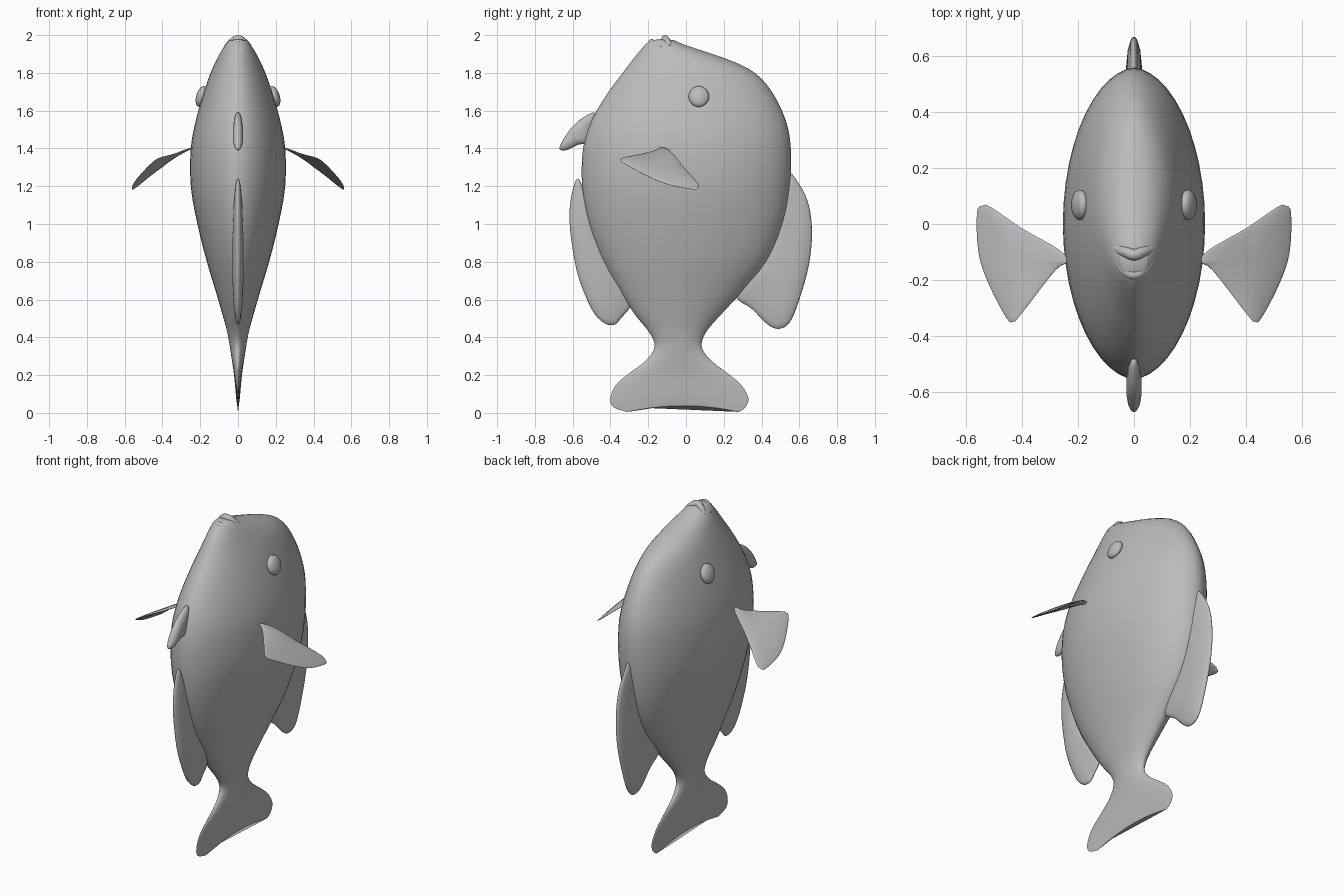
import bpy, bmesh, math
from mathutils import Vector

if "Cube" in bpy.data.objects:
    bpy.data.objects.remove(bpy.data.objects["Cube"])

skin = bpy.data.materials.new("grey_skin")
skin.diffuse_color = (0.5, 0.5, 0.5, 1)
skin.use_nodes = True
skin.node_tree.nodes["Principled BSDF"].inputs["Base Color"].default_value = skin.diffuse_color


def finish(obj, name, angle=60):
    obj.name = name
    obj.data.materials.clear()
    obj.data.materials.append(skin)
    bpy.ops.object.select_all(action='DESELECT')
    obj.select_set(True)
    bpy.context.view_layer.objects.active = obj
    bpy.ops.object.shade_smooth_by_angle(angle=math.radians(angle))
    return obj


def loft(name, rings, tip_a=None, tip_b=None, angle=60):
    """Skin closed rings; each end closes to a tip point or a flat cap."""
    bm = bmesh.new()
    loops = [[bm.verts.new(p) for p in ring] for ring in rings]
    n = len(loops[0])
    for a, b in zip(loops, loops[1:]):
        for i in range(n):
            bm.faces.new((a[i], a[(i + 1) % n], b[(i + 1) % n], b[i]))
    for loop, tip in ((loops[0], tip_a), (loops[-1], tip_b)):
        if tip is None:
            bm.faces.new(loop)
        else:
            t = bm.verts.new(tip)
            for i in range(n):
                bm.faces.new((loop[i], loop[(i + 1) % n], t))
    bmesh.ops.recalc_face_normals(bm, faces=bm.faces)
    me = bpy.data.meshes.new(name)
    bm.to_mesh(me)
    bm.free()
    obj = bpy.data.objects.new(name, me)
    bpy.context.collection.objects.link(obj)
    return finish(obj, name, angle)


def spline(pts, steps, closed):
    """Catmull-Rom resampling of tuples of any size."""
    n = len(pts)
    get = (lambda i: pts[i % n]) if closed else (lambda i: pts[max(0, min(n - 1, i))])
    out = []
    for i in range(n if closed else n - 1):
        for s in range(steps):
            t = s / steps
            out.append(tuple(
                0.5 * (2 * b + (c - a) * t + (2 * a - 5 * b + 4 * c - d) * t * t
                       + (3 * b - a - 3 * c + d) * t ** 3)
                for a, b, c, d in zip(get(i - 1), get(i), get(i + 1), get(i + 2))))
    if not closed:
        out.append(pts[-1])
    return out


# Body and tail: height, front y, back y, half width
sections = [
    (0.005, -0.31, 0.28, 0.003), (0.03, -0.385, 0.315, 0.006), (0.08, -0.40, 0.33, 0.010),
    (0.15, -0.37, 0.29, 0.016), (0.21, -0.30, 0.22, 0.022), (0.27, -0.22, 0.14, 0.031),
    (0.33, -0.172, 0.09, 0.040), (0.38, -0.17, 0.085, 0.048), (0.44, -0.205, 0.115, 0.060),
    (0.52, -0.27, 0.185, 0.082), (0.65, -0.355, 0.305, 0.120), (0.80, -0.44, 0.43, 0.165),
    (1.00, -0.515, 0.515, 0.215), (1.20, -0.55, 0.55, 0.250), (1.40, -0.545, 0.555, 0.250),
    (1.55, -0.50, 0.528, 0.223), (1.70, -0.41, 0.455, 0.180), (1.80, -0.335, 0.365, 0.145),
    (1.86, -0.29, 0.25, 0.118), (1.91, -0.25, 0.11, 0.092), (1.95, -0.215, -0.01, 0.066),
    (1.972, -0.19, -0.06, 0.045),
]
rings = []
for z, front, back, w in spline(sections, 3, False):
    ring = []
    for i in range(48):
        a = math.tau * i / 48
        c, s = math.cos(a), math.sin(a)
        lift = 0.035 * (1 - c * c) * max(0, 1 - z / 0.08)   # notch in the tail edge
        ring.append((w * math.copysign(abs(s) ** 1.1, s),
                     (front + back) / 2 + c * (back - front) / 2, z + lift))
    rings.append(ring)
loft("body", rings, tip_b=(0, -0.125, 1.98))


def fin(name, outline, thick, place):
    """Pillow-shaped fin from a 2D outline; place maps (u, v, offset) to 3D."""
    pts = spline(outline, 4, True)
    cu = sum(p[0] for p in pts) / len(pts)
    cv = sum(p[1] for p in pts) / len(pts)
    layers = [(0.35, 1), (0.7, 0.8), (0.92, 0.45), (0.985, 0.22), (1, 0),
              (0.985, -0.22), (0.92, -0.45), (0.7, -0.8), (0.35, -1)]
    rings = [[place(cu + (u - cu) * k, cv + (v - cv) * k, h * thick) for u, v in pts]
             for k, h in layers]
    loft(name, rings, place(cu, cv, thick), place(cu, cv, -thick), 80)


# Fins on the centre line, outlines in (y, z)
def upright(y, z, h):
    return Vector((h, y, z))


fin("back_fin", [(0.53, 1.27), (0.60, 1.21), (0.65, 1.10), (0.667, 0.95), (0.65, 0.78),
                 (0.60, 0.60), (0.55, 0.48), (0.49, 0.445), (0.43, 0.47), (0.35, 0.55),
                 (0.26, 0.63), (0.36, 0.80), (0.47, 1.05)], 0.028, upright)
fin("belly_fin", [(-0.565, 1.235), (-0.60, 1.18), (-0.617, 1.05), (-0.605, 0.90),
                  (-0.57, 0.72), (-0.50, 0.55), (-0.44, 0.48), (-0.385, 0.465),
                  (-0.345, 0.50), (-0.29, 0.60), (-0.40, 0.80), (-0.50, 1.05)], 0.028, upright)
fin("throat_fin", [(-0.48, 1.585), (-0.55, 1.56), (-0.61, 1.505), (-0.66, 1.43),
                   (-0.668, 1.395), (-0.63, 1.392), (-0.57, 1.42), (-0.51, 1.44)],
    0.026, upright)

# Drooping side fins, outline in (x, y)
side_outline = [(0.235, -0.135), (0.27, -0.09), (0.40, -0.015), (0.51, 0.06), (0.54, 0.065),
                (0.56, 0.04), (0.555, -0.10), (0.52, -0.21), (0.455, -0.335),
                (0.43, -0.348), (0.405, -0.325), (0.28, -0.165)]
for side, label in ((1, "right"), (-1, "left")):
    def droop(x, y, h):
        d = x - 0.25
        return Vector((side * x, y, 1.4 - 0.35 * d - 0.75 * d * d - 0.17 * (y + 0.175)
                       * min(1, max(0, d) / 0.15) + h))
    fin(label + "_side_fin", side_outline, 0.010, droop)

    # Eyes
    bpy.ops.mesh.primitive_uv_sphere_add(segments=24, ring_count=14, radius=1,
                                         location=(side * 0.193, 0.068, 1.675),
                                         rotation=(0, -0.3 * side, 0))
    eye = bpy.context.object
    eye.scale = (0.028, 0.054, 0.057)
    finish(eye, label + "_eye")


# Lips: small bent tubes around the mouth
def lip(name, path, radius):
    pts = [Vector(p) for p in spline(path, 5, False)]
    rings = []
    for i, p in enumerate(pts):
        t = (pts[min(i + 1, len(pts) - 1)] - pts[max(i - 1, 0)]).normalized()
        side = t.cross(Vector((0, 0, 1))).normalized()
        up = side.cross(t)
        rings.append([p + radius * (side * math.cos(math.tau * k / 12)
                                    + up * math.sin(math.tau * k / 12)) for k in range(12)])
    loft(name, rings)


lip("upper_lip", [(-0.055, -0.09, 1.935), (-0.03, -0.10, 1.965), (0, -0.11, 1.98),
                  (0.03, -0.10, 1.965), (0.055, -0.09, 1.935)], 0.02)
lip("lower_lip", [(-0.06, -0.13, 1.93), (-0.035, -0.165, 1.95), (0, -0.182, 1.962),
                  (0.035, -0.165, 1.95), (0.06, -0.13, 1.93)], 0.017)
